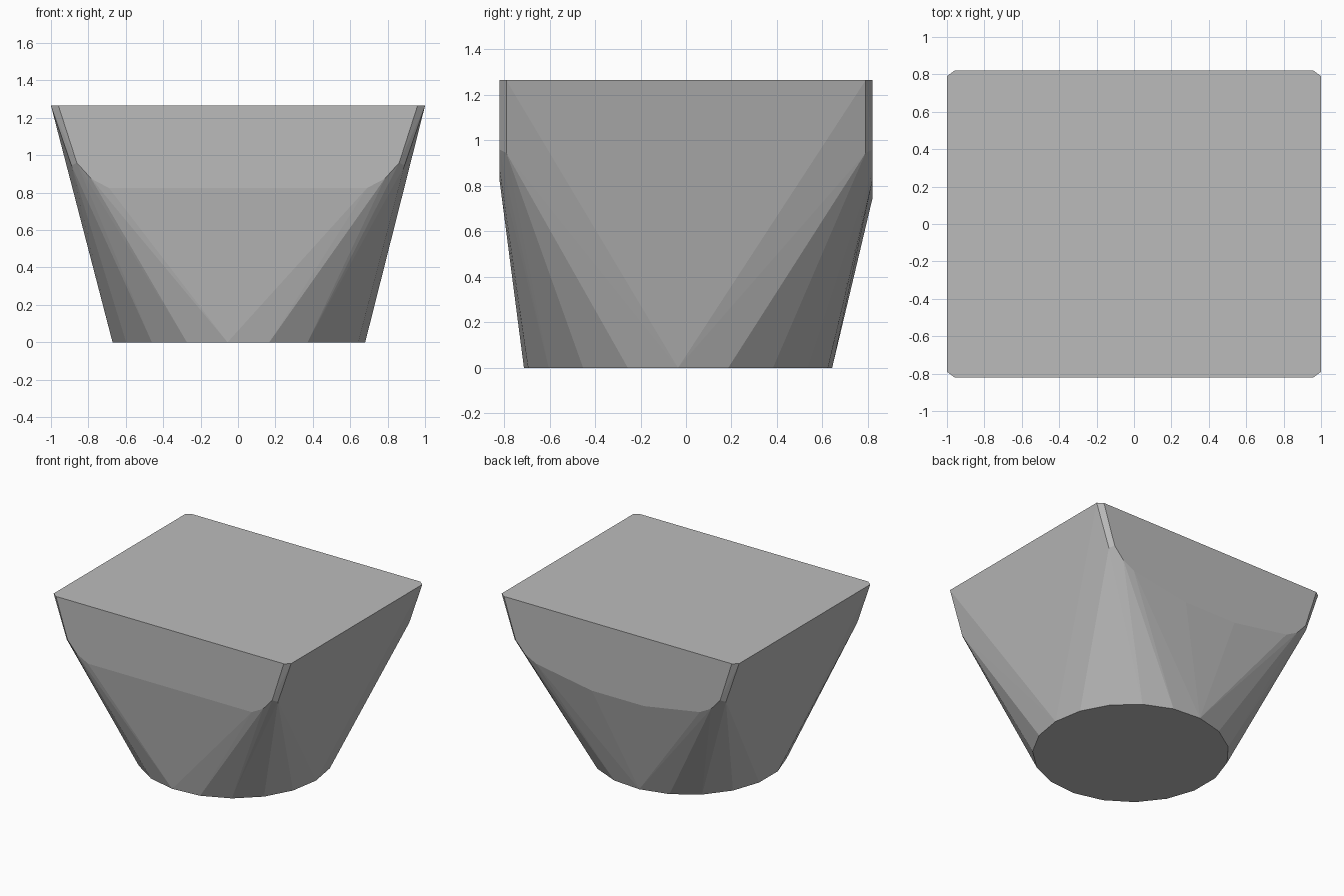
import bpy
import bmesh
import math

default = bpy.data.objects.get("Cube")
if default:
    bpy.data.objects.remove(default, do_unlink=True)

TOP = 1.265       # height of the flat top
DEPTH = 0.82      # half depth of the upright front and back walls
CORNER = 0.79     # half depth where the corner bevel starts

grey = bpy.data.materials.new("plain grey")
grey.use_nodes = True
colour = (0.5, 0.5, 0.5, 1)
grey.diffuse_color = colour
grey.node_tree.nodes["Principled BSDF"].inputs["Base Color"].default_value = colour

points = []

# Round foot: a regular ring of 19 corners, set slightly forward
SIDES = 19
for i in range(SIDES):
    a = math.tau * i / SIDES
    points.append((0.68 * math.cos(a), -0.035 + 0.68 * math.sin(a), 0))

# Bevelled rectangular top and the lower rims of the upright walls
rim = [(1.0, CORNER, TOP), (0.96, DEPTH, TOP),
       (0.89, CORNER, 0.945), (0.862, DEPTH, 0.96),
       (0.785, DEPTH, 0.875), (0.69, DEPTH, 0.825)]
for side in (-1, 1):
    for face in (-1, 1):
        points += [(side * x, face * y, z) for x, y, z in rim]
    # The back rim dips towards the middle
    points.append((side * 0.22, DEPTH, 0.745))

# Solid tapered body stretched over all corners
bm = bmesh.new()
for p in points:
    bm.verts.new(p)
hull = bmesh.ops.convex_hull(bm, input=bm.verts[:])
loose = [v for v in bm.verts if not v.link_faces]
bmesh.ops.delete(bm, geom=loose, context="VERTS")
bmesh.ops.dissolve_limit(bm, angle_limit=math.radians(0.5),
                         verts=bm.verts[:], edges=bm.edges[:])
bmesh.ops.recalc_face_normals(bm, faces=bm.faces[:])

mesh = bpy.data.meshes.new("tapered_block")
bm.to_mesh(mesh)
bm.free()
mesh.materials.append(grey)
block = bpy.data.objects.new("tapered_block", mesh)
bpy.context.collection.objects.link(block)
